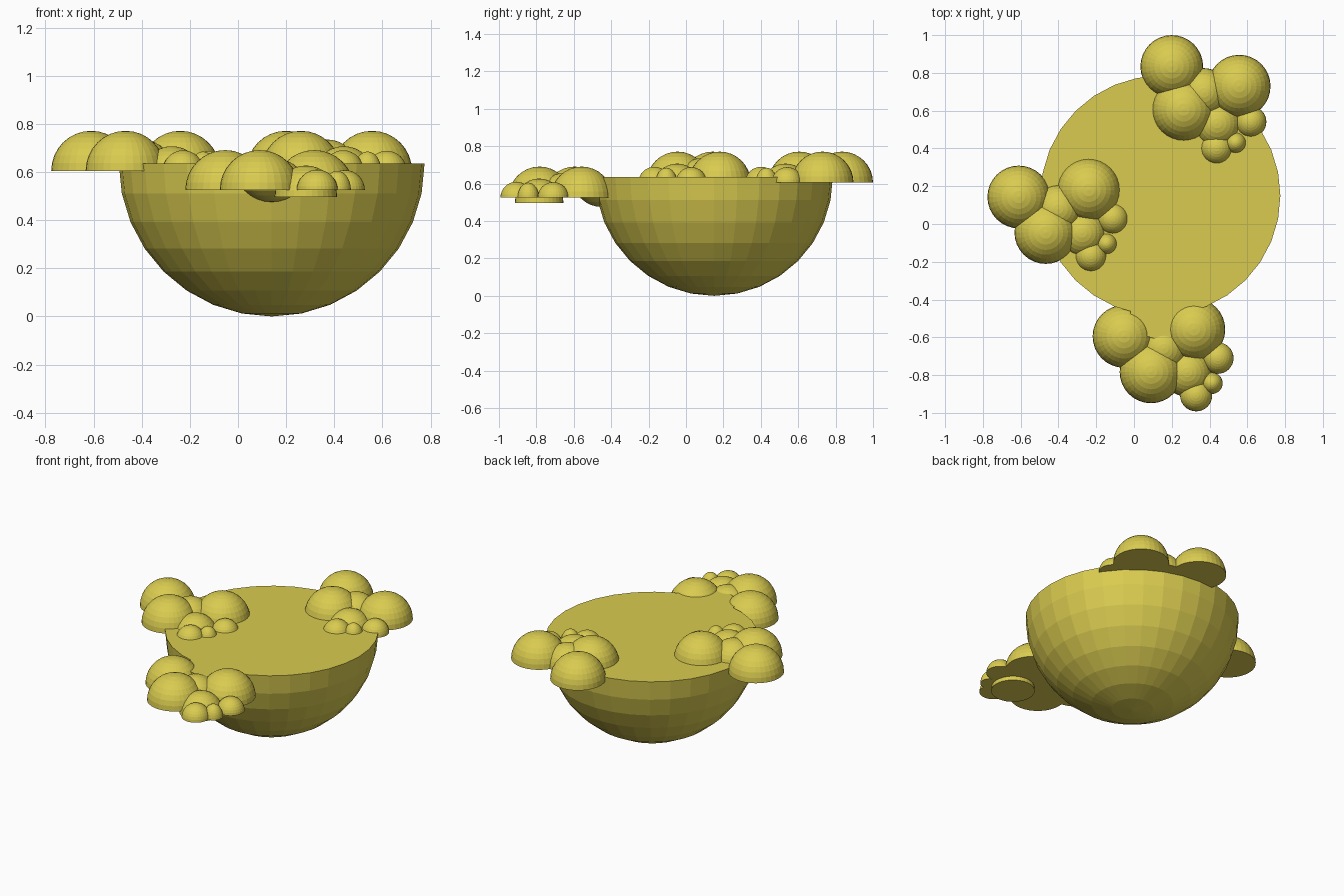
import bpy, bmesh, math
from mathutils import Matrix, Vector

if "Cube" in bpy.data.objects:
    bpy.data.objects.remove(bpy.data.objects["Cube"])

yellow = bpy.data.materials.new("mustard_yellow")
yellow.diffuse_color = (0.70, 0.60, 0.08, 1)
yellow.use_nodes = True
yellow.node_tree.nodes["Principled BSDF"].inputs["Base Color"].default_value = yellow.diffuse_color


def dome(name, center, r, up=True, rz=None):
    """Capped half of a UV sphere, flat side at the centre height."""
    bm = bmesh.new()
    bmesh.ops.create_uvsphere(bm, u_segments=32, v_segments=16, radius=r)
    low = [v for v in bm.verts if (v.co.z < -1e-4 if up else v.co.z > 1e-4)]
    bmesh.ops.delete(bm, geom=low, context='VERTS')
    rim = [e for e in bm.edges if e.is_boundary]
    bmesh.ops.contextual_create(bm, geom=rim)
    bmesh.ops.scale(bm, vec=(1, 1, (rz or r) / r), verts=bm.verts)
    bmesh.ops.recalc_face_normals(bm, faces=bm.faces)
    me = bpy.data.meshes.new(name)
    bm.to_mesh(me)
    bm.free()
    me.materials.append(yellow)
    ob = bpy.data.objects.new(name, me)
    ob.location = center
    bpy.context.collection.objects.link(ob)
    return ob


# Bowl and the small flat-topped lip at its front
dome("bowl", (0.14, 0.15, 0.635), 0.635, up=False)
dome("bowl_lip", (0.14, -0.45, 0.635), 0.16, up=False)

# One puff cluster: x, y, z offset from the first puff, radius, height
PUFFS = [
    (0.0, 0.0, 0.0, 0.166, 0.166),
    (0.143, -0.188, 0.0, 0.166, 0.166),
    (0.37, 0.037, 0.0, 0.166, 0.166),
    (0.21, -0.065, 0.0, 0.13, 0.13),
    (0.335, -0.19, -0.028, 0.13, 0.13),
    (0.497, -0.115, 0.0, 0.083, 0.083),
    (0.382, -0.312, 0.0, 0.085, 0.085),
    (0.465, -0.248, 0.0, 0.057, 0.08),
]

# Three clusters round the rim; the back one is turned
CLUSTERS = [
    ("back", (0.20, 0.834, 0.605), -22),
    ("left", (-0.61, 0.143, 0.605), 0),
    ("front", (-0.053, -0.595, 0.525), 0),
]
for side, origin, turn in CLUSTERS:
    rot = Matrix.Rotation(math.radians(turn), 3, 'Z')
    for i, (x, y, z, r, h) in enumerate(PUFFS):
        ob = dome(f"{side}_puff_{i + 1}", Vector(origin) + rot @ Vector((x, y, z)), r, rz=h)
        ob.rotation_euler.z = math.radians(turn)
